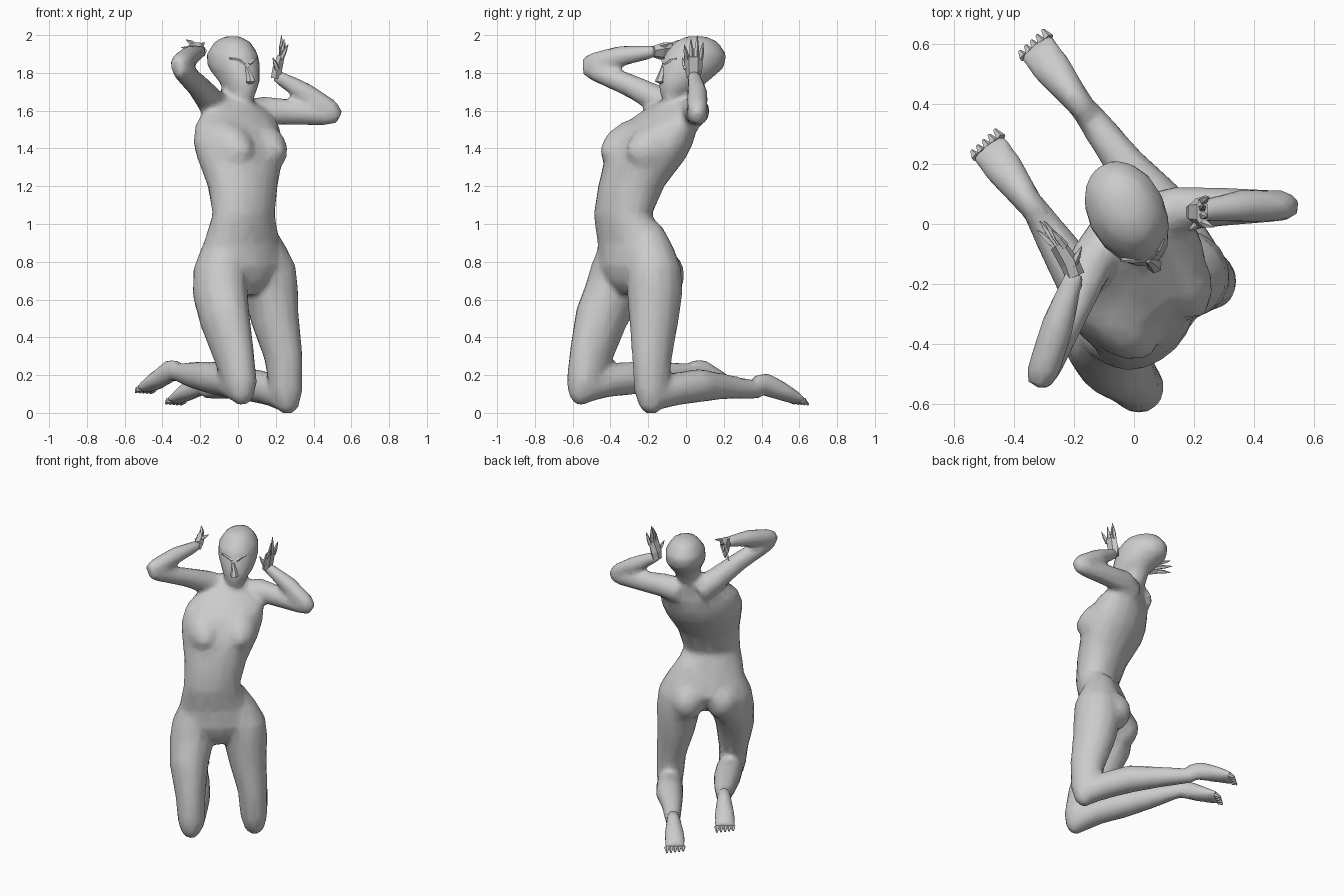
import bpy, bmesh, math
from mathutils import Vector

LEFT = Vector((0.79, 0.61, 0))      # pelvis and chest side axis
FWD = Vector((0.61, -0.79, 0))


def loft(bm, pts, ref=LEFT, flat=False, n=14):
    """Skin elliptical rings (x, y, z, half width, half depth) along a path."""
    cs = [Vector(p[:3]) for p in pts]
    rings = []
    for i, p in enumerate(pts):
        t = cs[min(i + 1, len(cs) - 1)] - cs[max(i - 1, 0)]
        t = Vector((0, 0, 1)) if flat else t.normalized()
        u = (Vector(ref) - t * t.dot(Vector(ref))).normalized()
        v = t.cross(u)
        rings.append([bm.verts.new(cs[i] + u * p[3] * math.cos(2 * math.pi * k / n)
                                   + v * p[-1] * math.sin(2 * math.pi * k / n)) for k in range(n)])
    for a, b in zip(rings, rings[1:]):
        for k in range(n):
            bm.faces.new((a[k], a[(k + 1) % n], b[(k + 1) % n], b[k]))
    bm.faces.new(rings[0][::-1])
    bm.faces.new(rings[-1])


def finish(bm, name, smooth=False):
    bmesh.ops.recalc_face_normals(bm, faces=bm.faces)
    me = bpy.data.meshes.new(name)
    bm.to_mesh(me)
    bm.free()
    for p in me.polygons:
        p.use_smooth = smooth
    ob = bpy.data.objects.new(name, me)
    bpy.context.collection.objects.link(ob)
    return ob


body = bmesh.new()
# torso
loft(body, [(.04, -.29, .625, .04, .06), (.035, -.275, .69, .14, .13),
            (.025, -.265, .78, .235, .175), (.02, -.285, .9, .228, .152),
            (.03, -.335, 1.05, .182, .135), (.025, -.29, 1.2, .2, .16),
            (.01, -.215, 1.35, .247, .195), (0, -.18, 1.43, .262, .19),
            (-.005, -.14, 1.52, .252, .17), (-.01, -.08, 1.6, .2, .11),
            (-.015, -.05, 1.66, .09, .07)], flat=True, n=18)
# bust
for s in (-1, 1):
    c = Vector((.01, -.2, 1.385)) + FWD * .12 + LEFT * .11 * s
    loft(body, [(*(c - FWD * .1 + Vector((0, 0, .02))), .13, .15),
                (*c, .11, .12), (*(c + FWD * .055), .075, .08),
                (*(c + FWD * .095), .02, .02)])
# neck
loft(body, [(-.02, -.07, 1.54, .09), (-.015, -.04, 1.64, .075), (-.01, .02, 1.76, .08)])
# head
HEAD_SIDE = Vector((.9, .43, 0))
loft(body, [(.04, -.085, 1.648, .035, .035), (.027, -.065, 1.70, .07, .08),
            (.005, -.01, 1.76, .105, .142), (-.022, .035, 1.83, .13, .178),
            (-.03, .05, 1.9, .13, .172), (-.03, .055, 1.965, .09, .12),
            (-.03, .055, 1.994, .035, .055)], HEAD_SIDE, True)
# thighs and knees
loft(body, [(-.04, -.32, .98, .09, .09), (-.07, -.34, .85, .125, .13),
            (-.095, -.36, .75, .14, .152), (-.095, -.385, .64, .142, .158),
            (-.07, -.45, .5, .126, .148), (-.02, -.505, .3, .096, .125),
            (.015, -.545, .15, .087, .092), (.02, -.56, .08, .062, .062),
            (.02, -.565, .045, .027, .027)])
loft(body, [(.09, -.22, .98, .09, .09), (.13, -.19, .85, .125, .13),
            (.165, -.17, .75, .142, .15), (.175, -.165, .64, .142, .152),
            (.195, -.17, .5, .124, .138), (.24, -.18, .3, .096, .113),
            (.255, -.185, .12, .087, .092), (.26, -.185, .03, .062, .062),
            (.26, -.185, -.003, .027, .027)])
# buttocks
for s in (-1, 1):
    c = Vector((.03, -.25, .73)) + LEFT * .115 * s - FWD * .1
    loft(body, [(*(c + FWD * .06), .1, .13), (*c, .11, .13),
                (*(c - FWD * .05), .085, .1), (*(c - FWD * .085), .035, .04)])
# lower legs
loft(body, [(.03, -.57, .13, .05), (.01, -.535, .135, .082), (-.05, -.42, .17, .087),
            (-.13, -.28, .185, .089), (-.23, -.11, .2, .072), (-.33, .05, .215, .046)])
loft(body, [(.27, -.2, .09, .05), (.24, -.165, .095, .082), (.17, -.06, .125, .087),
            (.08, .07, .145, .089), (-.03, .2, .14, .068), (-.17, .39, .12, .046)])
# feet with raised heels
loft(body, [(-.32, .03, .235, .04, .05), (-.36, .085, .222, .048, .062),
            (-.43, .18, .17, .066, .048), (-.49, .26, .13, .07, .026)])
loft(body, [(-.155, .365, .155, .04, .05), (-.2, .425, .15, .048, .062),
            (-.27, .515, .11, .066, .048), (-.33, .595, .068, .07, .026)])
# arms
UP = (0, 0, 1)
loft(body, [(.04, .01, 1.57, .085), (.14, .05, 1.6, .077), (.3, .058, 1.59, .066),
            (.46, .06, 1.575, .055), (.53, .06, 1.57, .038)], UP)
loft(body, [(.535, .06, 1.565, .035), (.49, .06, 1.605, .054), (.36, .06, 1.69, .056),
            (.27, .05, 1.745, .044), (.195, .04, 1.79, .034)], UP)
loft(body, [(-.07, -.04, 1.58, .09), (-.14, -.12, 1.645, .077), (-.21, -.29, 1.73, .062),
            (-.29, -.47, 1.805, .054), (-.315, -.53, 1.825, .04)], UP)
loft(body, [(-.325, -.54, 1.84, .038), (-.3, -.48, 1.855, .056), (-.255, -.34, 1.89, .055),
            (-.22, -.23, 1.905, .042), (-.195, -.16, 1.915, .034)], UP)
# fuse everything into one coarse smooth skin
ob = finish(body, "body", True)
m = ob.modifiers.new("fuse", 'REMESH')
m.mode = 'VOXEL'
m.voxel_size = .016
m.use_smooth_shade = True
m = ob.modifiers.new("soften", 'SMOOTH')
m.factor, m.iterations = .5, 7
m = ob.modifiers.new("coarsen", 'DECIMATE')
m.ratio = .12


def hand(name, palm, ref, roots, tips):
    """Flat palm with pointed fingers; the last pair is the thumb."""
    bm = bmesh.new()
    loft(bm, palm, ref, n=6)
    for r, t in zip(roots, tips):
        r, t = Vector(r), Vector(t)
        loft(bm, [(*r, .014), (*r.lerp(t, .5), .012), (*t, .002)], ref, n=5)
    finish(bm, name)


# hands
hand("left_hand", [(.2, .04, 1.77, .034, .03), (.208, .04, 1.82, .046, .03),
                   (.228, .04, 1.89, .05, .022)], (0, 1, 0),
     [(.228, .005 + .024 * i, 1.875) for i in range(4)] + [(.208, .0, 1.82)],
     [(.265, -.01, 1.95), (.245, .025, 1.98), (.23, .06, 1.998), (.25, .09, 1.96), (.185, -.02, 1.88)])
hand("right_hand", [(-.195, -.175, 1.915, .032, .033), (-.215, -.13, 1.915, .048, .03),
                    (-.255, -.07, 1.915, .05, .022)], (.35, .1, .9),
     [(-.26 + .01 * i, -.075, 1.88 + .023 * i) for i in range(4)] + [(-.205, -.14, 1.94)],
     [(-.325, -.02, 1.87), (-.315, .01, 1.9), (-.3, .01, 1.935), (-.275, -.02, 1.975), (-.175, -.075, 1.96)])

# nose
bm = bmesh.new()
loft(bm, [(.045, -.12, 1.835, .01, .01), (.06, -.128, 1.79, .018, .022),
          (.068, -.138, 1.755, .026, .028), (.052, -.11, 1.735, .015, .012)], HEAD_SIDE, True, 6)
finish(bm, "nose")
# brows
for side, s in (("left", 1), ("right", -1)):
    bm = bmesh.new()
    c = Vector((.048, -.112, 1.845))
    loft(bm, [(*(c + HEAD_SIDE * .012 * s), .01, .01),
              (*(c + HEAD_SIDE * .045 * s + FWD * -.012 + Vector((0, 0, .022))), .01, .01),
              (*(c + HEAD_SIDE * .08 * s + FWD * -.035 + Vector((0, 0, .03))), .006, .006)], UP, n=5)
    finish(bm, side + "_brow")
# toes
for name, c in (("right_toes", (-.485, .255, .127)), ("left_toes", (-.325, .588, .066))):
    bm = bmesh.new()
    for i in range(5):
        b = Vector(c) + LEFT * (i - 2) * .026
        tip = b + Vector((-.022, .03, -.025)) * (.7 + .06 * i)
        loft(bm, [(*b, .018), (*tip, .006)], n=5)
    finish(bm, name)
